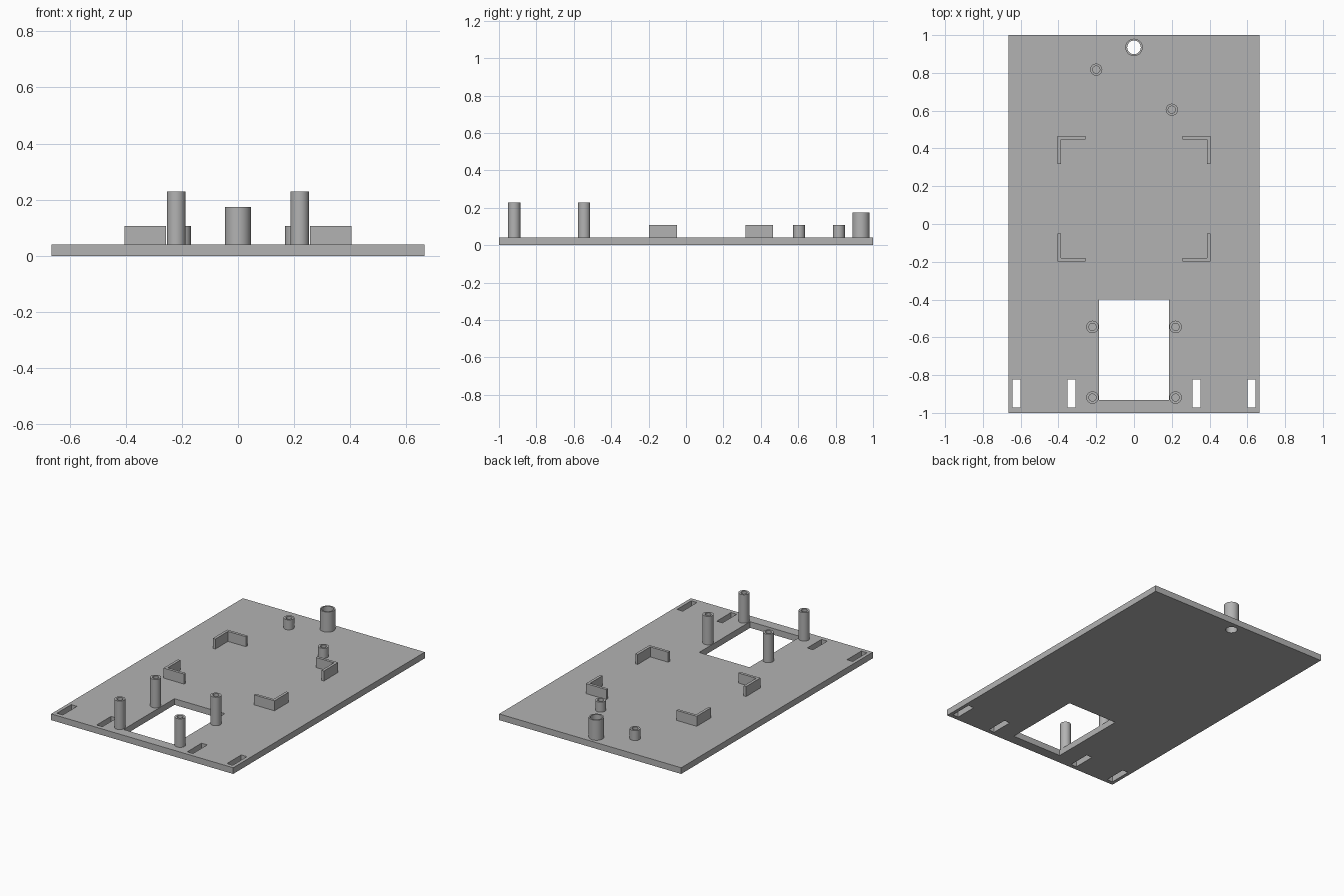
import bpy, bmesh
from math import cos, sin, pi, radians

cube = bpy.data.objects.get("Cube")
if cube:
    bpy.data.objects.remove(cube, do_unlink=True)

grey = bpy.data.materials.new("matte grey")
grey.use_nodes = True
COLOUR = (0.45, 0.45, 0.45, 1)
grey.diffuse_color = COLOUR
grey.node_tree.nodes["Principled BSDF"].inputs["Base Color"].default_value = COLOUR

PLATE_TOP = 0.041
SINK = 0.004  # parts reach slightly into the plate


def rect(x0, x1, y0, y1):
    return [(x0, y0), (x1, y0), (x1, y1), (x0, y1)]


def circle(x, y, r, n=40):
    return [(x + r * cos(2 * pi * i / n), y + r * sin(2 * pi * i / n)) for i in range(n)]


def extrude(name, outlines, z0, z1):
    """Fill flat outlines (inner ones become holes) and extrude from z0 to z1."""
    curve = bpy.data.curves.new(name, "CURVE")
    curve.dimensions = "2D"
    curve.fill_mode = "BOTH"
    curve.extrude = (z1 - z0) / 2
    for points in outlines:
        spline = curve.splines.new("POLY")
        spline.points.add(len(points) - 1)
        for point, (x, y) in zip(spline.points, points):
            point.co = (x, y, 0, 1)
        spline.use_cyclic_u = True
    obj = bpy.data.objects.new(name, curve)
    bpy.context.collection.objects.link(obj)
    bpy.ops.object.select_all(action="DESELECT")
    obj.select_set(True)
    bpy.context.view_layer.objects.active = obj
    bpy.ops.object.convert(target="MESH")
    obj = bpy.context.object
    obj.name = name
    mesh = obj.data
    bm = bmesh.new()
    bm.from_mesh(mesh)
    bmesh.ops.remove_doubles(bm, verts=bm.verts, dist=1e-5)
    bmesh.ops.translate(bm, verts=bm.verts, vec=(0, 0, (z0 + z1) / 2))
    bmesh.ops.recalc_face_normals(bm, faces=bm.faces)
    bm.to_mesh(mesh)
    bm.free()
    mesh.materials.clear()
    mesh.materials.append(grey)
    bpy.ops.object.shade_smooth_by_angle(angle=radians(30))
    return obj


def tube(name, x, y, outer, inner, top):
    extrude(name, [circle(x, y, outer), circle(x, y, inner)], PLATE_TOP - SINK, top)


# Base plate with window, four slots and cable hole
CABLE_Y, CABLE_R = 0.935, 0.036
openings = [rect(-0.184, 0.184, -0.932, -0.4), circle(0, CABLE_Y, CABLE_R)]
for side in (-1, 1):
    for x in (0.331, 0.621):
        cx = side * x
        openings.append(rect(cx - 0.021, cx + 0.021, -0.972, -0.823))
extrude("base_plate", [rect(-0.665, 0.665, -1, 1)] + openings, 0, PLATE_TOP)

# Cable tube and short standoffs at the back
tube("cable_tube", 0, CABLE_Y, 0.046, CABLE_R, 0.174)
tube("short_standoff_right", -0.2, 0.817, 0.032, 0.019, 0.107)
tube("short_standoff_left", 0.2, 0.605, 0.032, 0.019, 0.107)

# Tall standoffs around the window, corner brackets in the middle
ARM, WALL = 0.149, 0.018
for sx, xname in ((-1, "right"), (1, "left")):
    for sy, yname in ((-1, "front"), (1, "back")):
        tube(f"tall_standoff_{yname}_{xname}", sx * 0.22, -0.732 + sy * 0.187,
             0.033, 0.019, 0.229)
        corner = [(0, 0), (ARM, 0), (ARM, WALL), (WALL, WALL), (WALL, ARM), (0, ARM)]
        outline = [(sx * (0.405 - u), 0.134 + sy * (0.332 - v)) for u, v in corner]
        extrude(f"corner_bracket_{yname}_{xname}", [outline], PLATE_TOP - SINK, 0.107)
